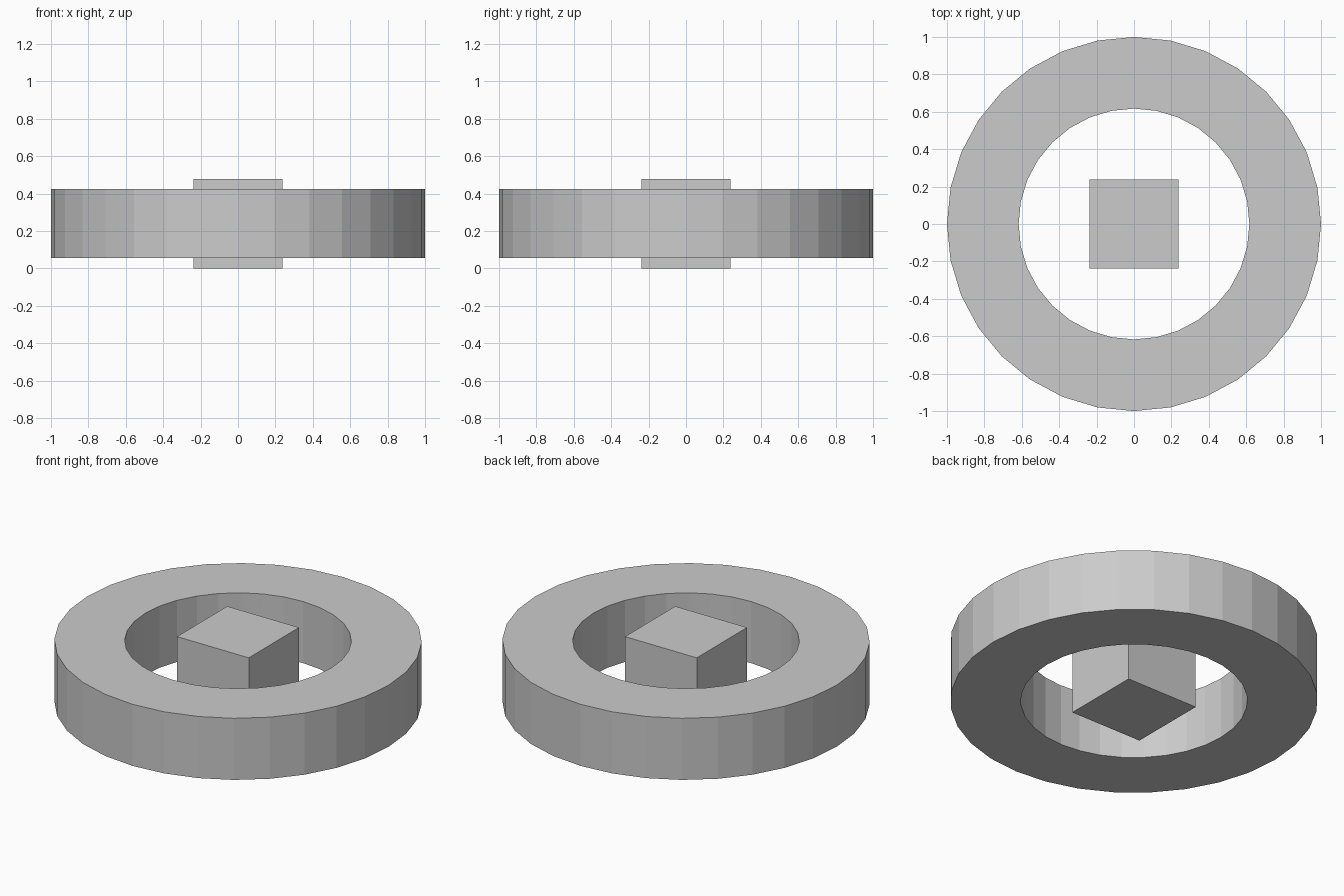
import bpy
import bmesh
from math import cos, sin, tau

if "Cube" in bpy.data.objects:
    bpy.data.objects.remove(bpy.data.objects["Cube"])

SIDES = 32
OUTER, INNER = 1.0, 0.617
Z_LOW, Z_HIGH = 0.055, 0.425
CUBE = 0.477


def finish(name, bm):
    bmesh.ops.recalc_face_normals(bm, faces=bm.faces)
    mesh = bpy.data.meshes.new(name)
    bm.to_mesh(mesh)
    bm.free()
    obj = bpy.data.objects.new(name, mesh)
    bpy.context.collection.objects.link(obj)
    return obj


# Flat-sided ring: a rectangular section carried around the z axis
bm = bmesh.new()
section = [(OUTER, Z_LOW), (OUTER, Z_HIGH), (INNER, Z_HIGH), (INNER, Z_LOW)]
loops = []
for i in range(SIDES):
    a = tau * i / SIDES
    loops.append([bm.verts.new((r * cos(a), r * sin(a), z)) for r, z in section])
for i in range(SIDES):
    here, there = loops[i], loops[(i + 1) % SIDES]
    for j in range(4):
        k = (j + 1) % 4
        bm.faces.new((here[j], there[j], there[k], here[k]))
finish("outer_ring", bm)

# Cube floating in the middle of the ring
bm = bmesh.new()
bmesh.ops.create_cube(bm, size=CUBE)
bmesh.ops.translate(bm, verts=bm.verts, vec=(0, 0, CUBE / 2))
finish("center_cube", bm)
